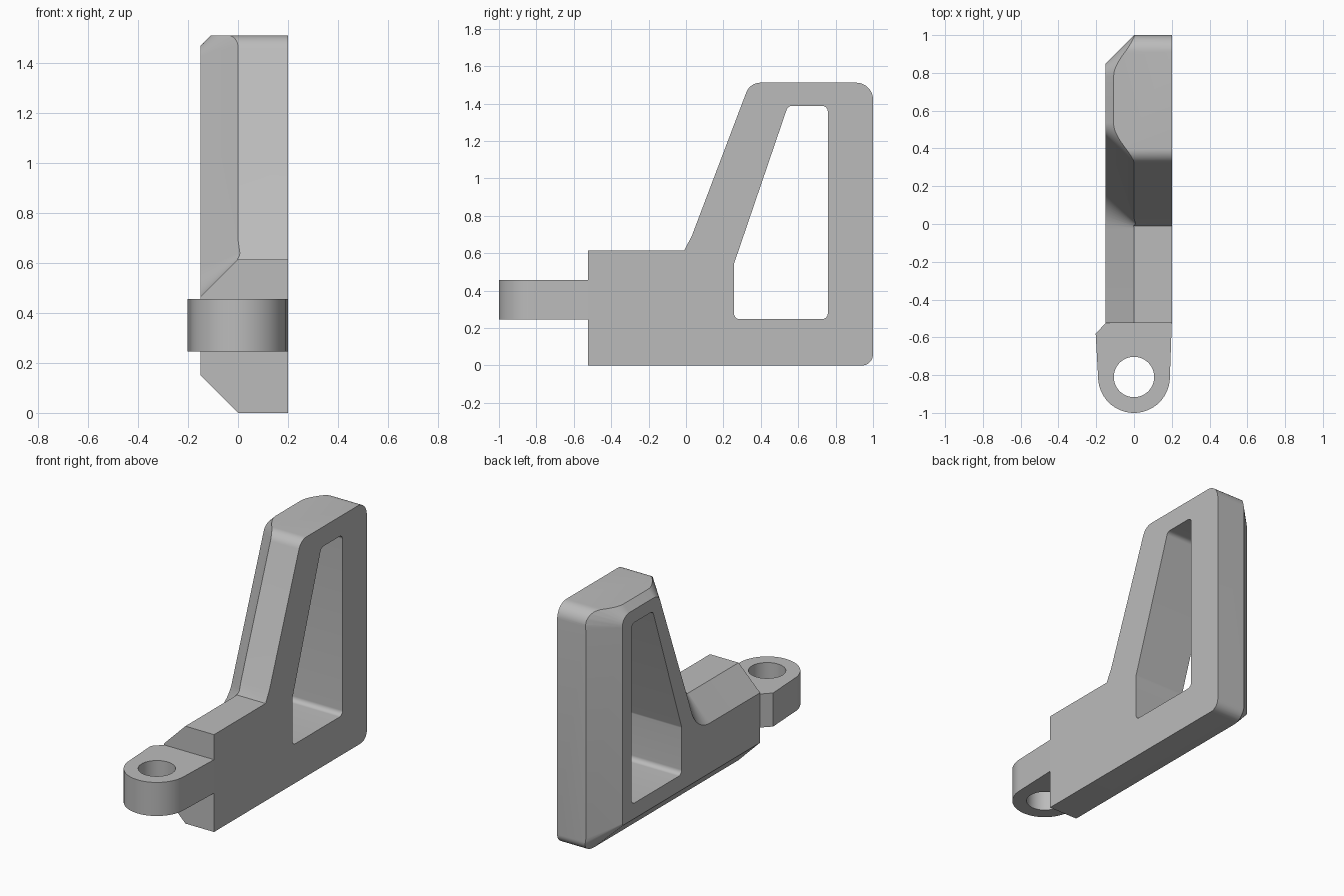
import bpy, bmesh
from math import pi, cos, sin, tan
from mathutils import Vector

if "Cube" in bpy.data.objects:
    bpy.data.objects.remove(bpy.data.objects["Cube"])

grey = bpy.data.materials.new("plain grey")
grey.use_nodes = True
grey.diffuse_color = (0.5, 0.5, 0.5, 1)
grey.node_tree.nodes["Principled BSDF"].inputs["Base Color"].default_value = (0.5, 0.5, 0.5, 1)


def inset(corners, d):
    """Move every side of a counter-clockwise outline inward by d."""
    pts = [Vector(c[:2]) for c in corners]
    out = []
    for i, p in enumerate(pts):
        a = (p - pts[i - 1]).normalized()
        b = (pts[(i + 1) % len(pts)] - p).normalized()
        na, nb = Vector((-a.y, a.x)), Vector((-b.y, b.x))
        q = p + (na + nb) * (d / (1 + na.dot(nb)))
        r = corners[i][2]
        if r:
            r = max(r - d if a.cross(b) > 0 else r + d, 0.01)
        out.append((q.x, q.y, r))
    return out


def rounded(corners, steps=10):
    """Turn (u, v, radius) corners into an outline with filleted corners."""
    out = []
    for i, (u, v, r) in enumerate(corners):
        p = Vector((u, v))
        if not r:
            out.append(p)
            continue
        a = (p - Vector(corners[i - 1][:2])).normalized()
        b = (Vector(corners[(i + 1) % len(corners)][:2]) - p).normalized()
        turn = a.angle_signed(b) * -1
        side = 1 if turn > 0 else -1
        start = p - a * r * tan(abs(turn) / 2)
        normal = Vector((-a.y, a.x)) * side
        for k in range(steps + 1):
            t = abs(turn) * k / steps
            out.append(start + a * r * sin(t) + normal * r * (1 - cos(t)))
    return out


def loft(name, sections):
    """Solid through rings of matching 3D points."""
    bm = bmesh.new()
    rings = [[bm.verts.new(p) for p in s] for s in sections]
    n = len(rings[0])
    for r, s in zip(rings, rings[1:]):
        for i in range(n):
            bm.faces.new((r[i], r[(i + 1) % n], s[(i + 1) % n], s[i]))
    bm.faces.new(rings[0])
    bm.faces.new(rings[-1])
    bmesh.ops.recalc_face_normals(bm, faces=bm.faces)
    mesh = bpy.data.meshes.new(name)
    bm.to_mesh(mesh)
    bm.free()
    mesh.materials.append(grey)
    ob = bpy.data.objects.new(name, mesh)
    bpy.context.collection.objects.link(ob)
    return ob


def side_section(x, corners):
    return [(x, p.x, p.y) for p in rounded(corners)]


def combine(ob, tool, operation):
    mod = ob.modifiers.new(operation.lower(), 'BOOLEAN')
    mod.operation, mod.solver, mod.object = operation, 'EXACT', tool
    bpy.context.view_layer.objects.active = ob
    bpy.ops.object.modifier_apply(modifier=mod.name)
    bpy.data.objects.remove(tool)


def smooth(ob):
    bpy.ops.object.select_all(action='DESELECT')
    ob.select_set(True)
    bpy.context.view_layer.objects.active = ob
    bpy.ops.object.shade_smooth_by_angle(angle=pi / 7)


# Frame: side profile with rounded corners
profile = [(-0.525, 0, 0), (1, 0, 0.06), (1, 1.512, 0.09), (0.342, 1.512, 0.08),
           (0.03, 0.69, 0), (-0.01, 0.615, 0), (-0.525, 0.615, 0)]
frame = loft("bracket_frame", [side_section(x, profile) for x in (0.2, -0.15)])

# Chamfer envelope: tapers the outer edges on one side of the frame
envelope = [(-0.9, 0, 0), (1, 0, 0.08), (1, 1.62, 0.22), (0.384, 1.62, 0.22),
            (0.002, 0.615, 0.04), (-0.9, 0.615, 0)]
tool = loft("chamfer_envelope", [side_section(x, inset(envelope, d))
                                 for x, d in ((0.3, -0.01), (0.01, -0.01), (-0.16, 0.16))])
combine(frame, tool, 'INTERSECT')

# Window through the frame
window = [(0.257, 0.248, 0.03), (0.758, 0.248, 0.03), (0.758, 1.388, 0.03),
          (0.545, 1.388, 0.03), (0.257, 0.545, 0.03)]
tool = loft("window_cutter", [side_section(x, window) for x in (0.4, -0.4)])
combine(frame, tool, 'DIFFERENCE')
smooth(frame)

# Mounting lug with a round end and a vertical hole
eye_y = -0.81
outline = [(0.2, -0.525), (-0.15, -0.525), (-0.203, -0.58)]
outline += [(0.19 * cos(pi + pi * k / 32), eye_y + 0.19 * sin(pi + pi * k / 32))
            for k in range(33)]
lug = loft("mounting_lug", [[(x, y, z) for x, y in outline] for z in (0.245, 0.457)])
circle = [(0.107 * cos(pi * k / 24), eye_y + 0.107 * sin(pi * k / 24)) for k in range(48)]
tool = loft("hole_cutter", [[(x, y, z) for x, y in circle] for z in (0.1, 0.6)])
combine(lug, tool, 'DIFFERENCE')
smooth(lug)
